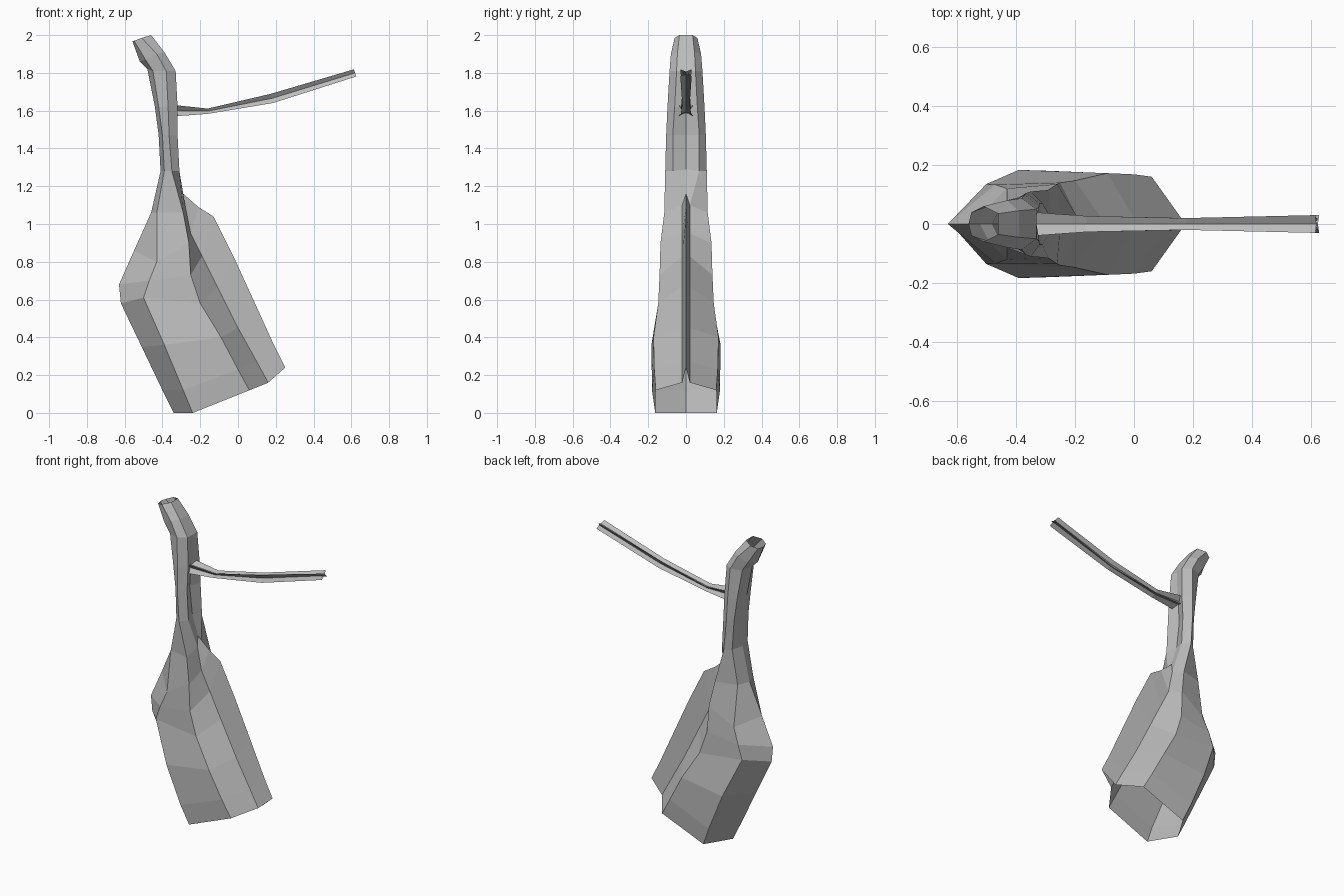
import bpy, bmesh, math

grey = bpy.data.materials.new("plain_grey")
grey.diffuse_color = (0.5, 0.5, 0.5, 1)


def loft(name, rings):
    """Open-ended, flat-shaded skin through a list of closed rings."""
    bm = bmesh.new()
    loops = [[bm.verts.new(p) for p in ring] for ring in rings]
    n = len(rings[0])
    for lo, hi in zip(loops, loops[1:]):
        for i in range(n):
            j = (i + 1) % n
            bm.faces.new((lo[i], lo[j], hi[j], hi[i]))
    bmesh.ops.recalc_face_normals(bm, faces=bm.faces)
    mesh = bpy.data.meshes.new(name)
    bm.to_mesh(mesh)
    bm.free()
    mesh.materials.append(grey)
    obj = bpy.data.objects.new(name, mesh)
    bpy.context.collection.objects.link(obj)
    return obj


def ring(back, a, b, c, front):
    """Mirrored eight-sided ring: back ridge, three side points, front ridge."""
    side = [a, b, c]
    return ([(back[0], 0, back[1])] + [(x, -y, z) for x, y, z in side]
            + [(front[0], 0, front[1])] + [(x, y, z) for x, y, z in reversed(side)])


# body: broad hollow shell with a thin front fin, open at the slanted bottom
body_rings = [
    ring((-.34, 0), (-.24, .163, 0), (.06, .16, .12), (.16, .02, .16), (.25, .24)),
    ring((-.40, .12), (-.29, .18, .12), (0, .168, .23), (.10, .02, .27), (.19, .36)),
    ring((-.51, .35), (-.39, .183, .36), (-.09, .172, .40), (0, .02, .45), (.09, .58)),
    ring((-.62, .58), (-.50, .135, .61), (-.20, .147, .58), (-.11, .02, .67), (-.02, .82)),
    ring((-.63, .68), (-.47, .133, .70), (-.25, .14, .73), (-.19, .02, .83), (-.13, 1.04)),
    ring((-.55, .86), (-.43, .12, .80), (-.26, .135, .90), (-.25, .02, .95), (-.21, 1.09)),
    ring((-.46, 1.06), (-.43, .08, 1.06), (-.29, .115, 1.06), (-.28, .02, 1.10), (-.29, 1.16)),
]
loft("body", body_rings)

# neck and head: slim grooved column, bent back at the open top
neck_rings = [
    body_rings[-1],
    ring((-.41, 1.28), (-.39, .08, 1.28), (-.35, .11, 1.28), (-.31, .07, 1.28), (-.33, 1.29)),
    ring((-.42, 1.47), (-.40, .075, 1.47), (-.365, .105, 1.47), (-.32, .07, 1.47), (-.35, 1.47)),
    ring((-.44, 1.62), (-.42, .07, 1.62), (-.37, .098, 1.62), (-.32, .06, 1.62), (-.34, 1.62)),
    ring((-.48, 1.82), (-.45, .06, 1.81), (-.38, .087, 1.81), (-.33, .05, 1.81), (-.33, 1.81)),
    ring((-.52, 1.86), (-.49, .06, 1.87), (-.43, .08, 1.90), (-.39, .045, 1.91), (-.39, 1.91)),
    ring((-.56, 1.97), (-.55, .04, 1.97), (-.51, .06, 1.985), (-.46, .035, 2.0), (-.46, 2.0)),
]
loft("neck", neck_rings)


# arm: thin pinched tube (X-shaped section), open at the tip
def star(x, z, w, h, tilt):
    pts = []
    for y, u in ((1, 1), (0, .35), (-1, 1), (-.4, 0), (-1, -1), (0, -.35), (1, -1), (.4, 0)):
        pts.append((x - u * h * math.sin(tilt), y * w, z + u * h * math.cos(tilt)))
    return pts


loft("arm", [star(-.34, 1.60, .04, .03, 0),
             star(-.16, 1.597, .027, .014, .05),
             star(.18, 1.665, .02, .025, .25),
             star(.62, 1.80, .03, .02, .35)])
